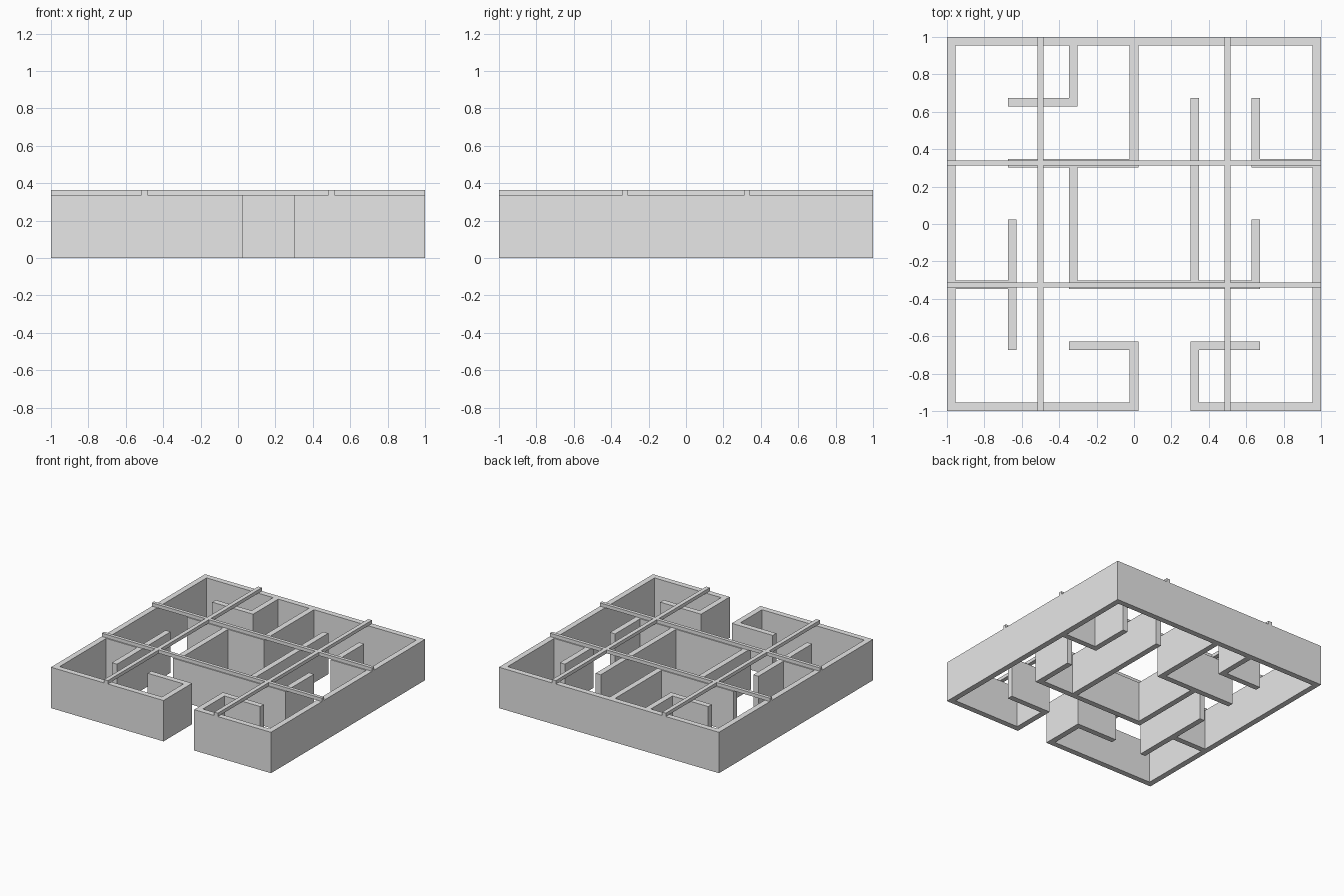
import bpy, bmesh, math

if "Cube" in bpy.data.objects:
    bpy.data.objects.remove(bpy.data.objects["Cube"])

WALL = 0.0465                 # wall thickness
UNIT = (1 - WALL / 2) / 3     # spacing of the plan grid
WALL_TOP, BEAM_TOP = 0.336, 0.364

grey = bpy.data.materials.new("plain_grey")
grey.use_nodes = True
grey.diffuse_color = (0.8, 0.8, 0.8, 1)
grey.node_tree.nodes["Principled BSDF"].inputs["Base Color"].default_value = (0.8, 0.8, 0.8, 1)


def wall(x0, y0, x1, y1):
    """Rectangle of a wall running between two plan grid points."""
    h = WALL / 2
    return (x0 * UNIT - h, y0 * UNIT - h, x1 * UNIT + h, y1 * UNIT + h)


def inside(x, y, rects):
    return any(a < x < c and b < y < d for a, b, c, d in rects)


def extrude_plan(name, rects, z0, z1, cut=()):
    """Merge rectangles into one plan, less the cut ones, and raise it."""
    every = list(rects) + list(cut)
    xs = sorted({round(v, 5) for r in every for v in (r[0], r[2])})
    ys = sorted({round(v, 5) for r in every for v in (r[1], r[3])})
    bm = bmesh.new()
    for a, c in zip(xs, xs[1:]):
        for b, d in zip(ys, ys[1:]):
            mx, my = (a + c) / 2, (b + d) / 2
            if inside(mx, my, rects) and not inside(mx, my, cut):
                bm.faces.new([bm.verts.new(p) for p in
                              ((a, b, z0), (c, b, z0), (c, d, z0), (a, d, z0))])
    bmesh.ops.remove_doubles(bm, verts=bm.verts, dist=1e-4)
    raised = bmesh.ops.extrude_face_region(bm, geom=bm.faces[:], use_keep_orig=True)
    top = [g for g in raised["geom"] if isinstance(g, bmesh.types.BMVert)]
    bmesh.ops.translate(bm, verts=top, vec=(0, 0, z1 - z0))
    bmesh.ops.recalc_face_normals(bm, faces=bm.faces)
    mesh = bpy.data.meshes.new(name)
    bm.to_mesh(mesh)
    bm.free()
    mesh.materials.append(grey)
    obj = bpy.data.objects.new(name, mesh)
    bpy.context.collection.objects.link(obj)
    return obj


# Outer walls, with the entrance gap in the front
outer = [wall(*w) for w in (
    (-3, -3, -3, 3), (3, -3, 3, 3), (-3, 3, 3, 3),
    (-3, -3, 0, -3), (1, -3, 3, -3))]
extrude_plan("outer_walls", outer, 0, WALL_TOP)

# Inner partitions of the maze
inner = [wall(*w) for w in (
    (0, -3, 0, -2), (-1, -2, 0, -2),     # left of the entrance
    (1, -3, 1, -2), (1, -2, 2, -2),      # right of the entrance
    (-3, -1, -2, -1), (-2, -2, -2, 0),   # left rooms
    (-1, -1, 2, -1), (-1, -1, -1, 1),    # middle room
    (1, -1, 1, 2), (2, -1, 2, 0),
    (-2, 1, 0, 1), (0, 1, 0, 3),         # back rooms
    (-1, 2, -1, 3), (-2, 2, -1, 2),
    (2, 1, 2, 2), (2, 1, 3, 1))]
extrude_plan("partition_walls", inner, 0, WALL_TOP, cut=outer)

# Crossing roof beams resting on the walls
beams = []
for s in (-1, 1):
    beams.append((s * 0.5 - 0.017, -1, s * 0.5 + 0.017, 1))
    beams.append((-1, s * UNIT - 0.014, 1, s * UNIT + 0.014))
extrude_plan("roof_beams", beams, WALL_TOP, BEAM_TOP)
